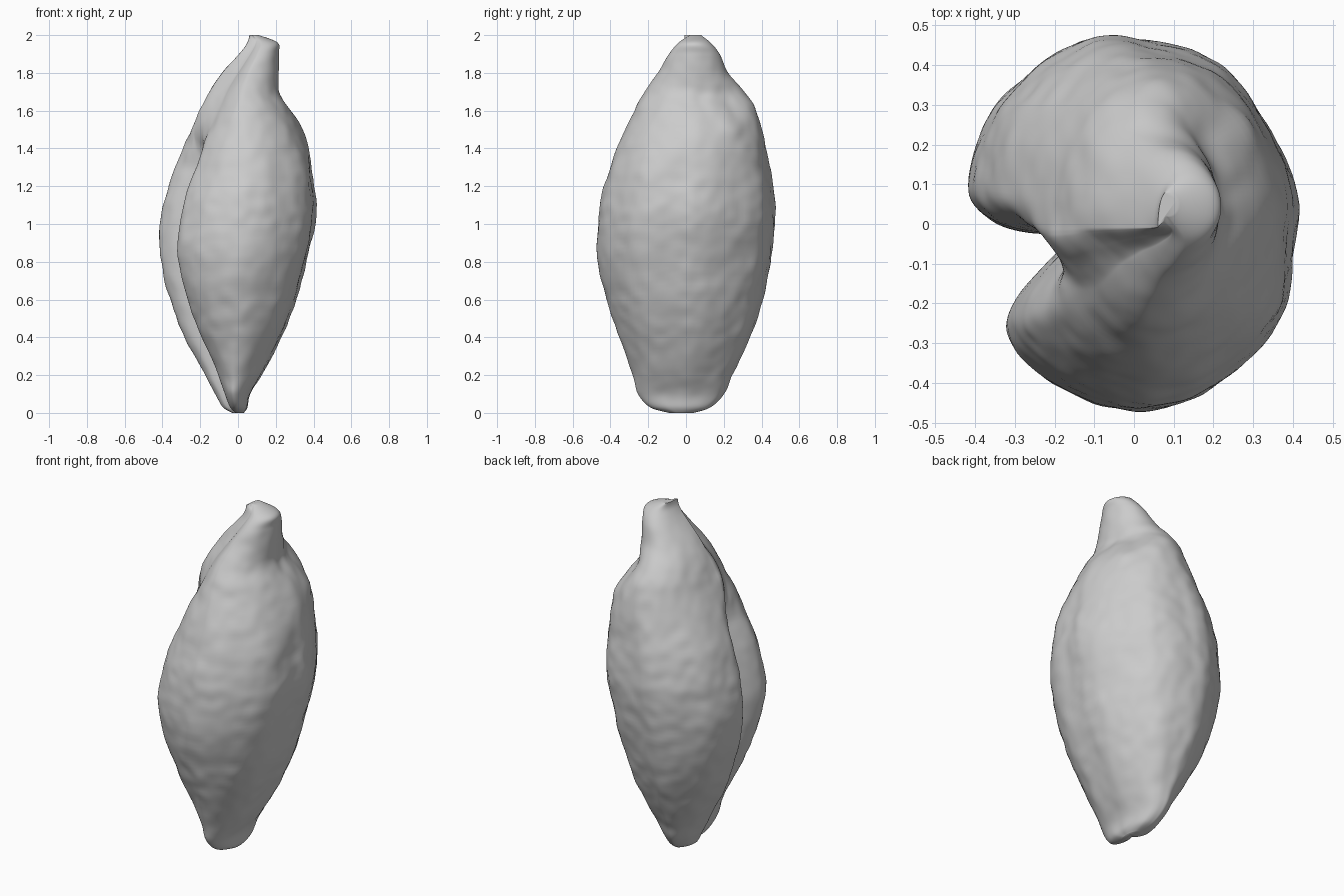
import bpy
import bmesh
import math
from mathutils import Vector, noise

cube = bpy.data.objects.get("Cube")
if cube:
    bpy.data.objects.remove(cube, do_unlink=True)

AROUND, ALONG = 168, 150

# Cross-section at the widest height: groove floor, front lobe, back lobe
SECTION = [
    (-.14, -.035), (-.19, -.07), (-.245, -.125), (-.295, -.19), (-.312, -.26),
    (-.275, -.33), (-.18, -.41), (-.05, -.46), (.06, -.47), (.18, -.43),
    (.3, -.34), (.38, -.22), (.4, -.07), (.41, .04), (.38, .16), (.31, .29),
    (.22, .39), (.12, .44), (0, .465), (-.1, .47), (-.2, .43), (-.29, .36),
    (-.36, .28), (-.4, .18), (-.41, .08), (-.36, .02), (-.28, -.01), (-.2, -.02)]

# Height, then the extents in x and y
PROFILE = [
    (0, -.03, .03, -.09, .04), (.03, -.08, .05, -.19, .13),
    (.1, -.12, .065, -.255, .2), (.2, -.175, .125, -.28, .245),
    (.4, -.28, .23, -.35, .34), (.6, -.36, .31, -.42, .405),
    (.85, -.41, .375, -.47, .455), (1.05, -.4, .41, -.46, .47),
    (1.2, -.365, .4, -.43, .46), (1.4, -.295, .37, -.365, .425),
    (1.6, -.2, .285, -.275, .37), (1.7, -.15, .225, -.22, .31),
    (1.8, -.085, .215, -.15, .225), (1.9, .005, .215, -.09, .18),
    (1.96, .048, .21, -.04, .13), (2, .06, .11, .02, .08)]

# Soft dents and swellings: centre, radius, depth along the outward direction
BUMPS = [((.25, .08, 1.66), .08, -.02), ((.2, .24, 1.67), .1, -.04),
         ((.34, .04, 1.5), .07, .012), ((.28, .24, 1.5), .06, .012),
         ((-.1, .36, 1.1), .09, -.015), ((.2, .25, .3), .07, -.015)]


def resample(points, count, closed=False):
    """Smooth curve through the given points."""
    n = len(points)
    spans = n if closed else n - 1
    result = []
    for i in range(count):
        t = i * spans / (count if closed else count - 1)
        k = min(int(t), spans - 1)
        t -= k
        ids = [k - 1, k, k + 1, k + 2]
        ids = [j % n if closed else max(0, min(n - 1, j)) for j in ids]
        a, b, c, d = (points[j] for j in ids)
        result.append([
            q + t / 2 * (r - p + t * (2 * p - 5 * q + 4 * r - s
                                      + t * (3 * (q - r) + s - p)))
            for p, q, r, s in zip(a, b, c, d)])
    return result


def surface_point(px, py, ring):
    z, x0, x1, y0, y1 = ring
    # The groove fills in towards the tip
    fill = max(0, min(1, (z - 1.3) / .45))
    fill = fill * (3 - 2 * fill) * .95
    angle = math.atan2(py / .47, px / .41)
    px += fill * (.41 * math.cos(angle) - px)
    py += fill * (.47 * math.sin(angle) - py)
    # The groove side keeps to the middle while the tip leans back
    middle = (y0 + y1) / 2
    lean = max(0, -px / .41) * (1 - min(1, abs(py) / .47))
    cy = middle - lean * (middle + .01)
    # The front lobe draws back towards both ends
    if px < 0 and py < 0:
        blend = min(1, -py / (.04 + .22 * fill))
        blend *= blend * (3 - 2 * blend)
        px *= 1 - blend * .5 * min(1, ((z - .9) / .9) ** 2)
    co = Vector(((x0 + x1) / 2 + px / .82 * (x1 - x0),
                 cy + py / .94 * (y1 - y0), z))
    out = Vector((px, py, 0)).normalized()
    size = min(1, (x1 - x0) / .5)
    # Irregular skin
    lump = .007 * noise.noise(co * 6) + .005 * noise.noise(co * 15)
    for centre, radius, depth in BUMPS:
        lump += depth * math.exp(-((co - Vector(centre)).length / radius) ** 2)
    return co + out * lump * size


# Seed body, lofted along its height
bm = bmesh.new()
outline = resample(SECTION, AROUND, closed=True)
rings = [[bm.verts.new(surface_point(px, py, ring)) for px, py in outline]
         for ring in resample(PROFILE, ALONG)]
for low, high in zip(rings, rings[1:]):
    for i in range(AROUND):
        j = (i + 1) % AROUND
        bm.faces.new((low[i], low[j], high[j], high[i]))
for ring in (rings[0], rings[-1]):
    bm.faces.new(ring)
bmesh.ops.recalc_face_normals(bm, faces=bm.faces)
mesh = bpy.data.meshes.new("seed_body")
bm.to_mesh(mesh)
bm.free()
seed = bpy.data.objects.new("seed_body", mesh)
bpy.context.collection.objects.link(seed)

# Plain grey
grey = bpy.data.materials.new("plain_grey")
grey.use_nodes = True
colour = (.6, .6, .6, 1)
grey.diffuse_color = colour
grey.node_tree.nodes["Principled BSDF"].inputs["Base Color"].default_value = colour
mesh.materials.append(grey)

bpy.context.view_layer.objects.active = seed
seed.select_set(True)
bpy.ops.object.shade_smooth_by_angle(angle=math.radians(60))
